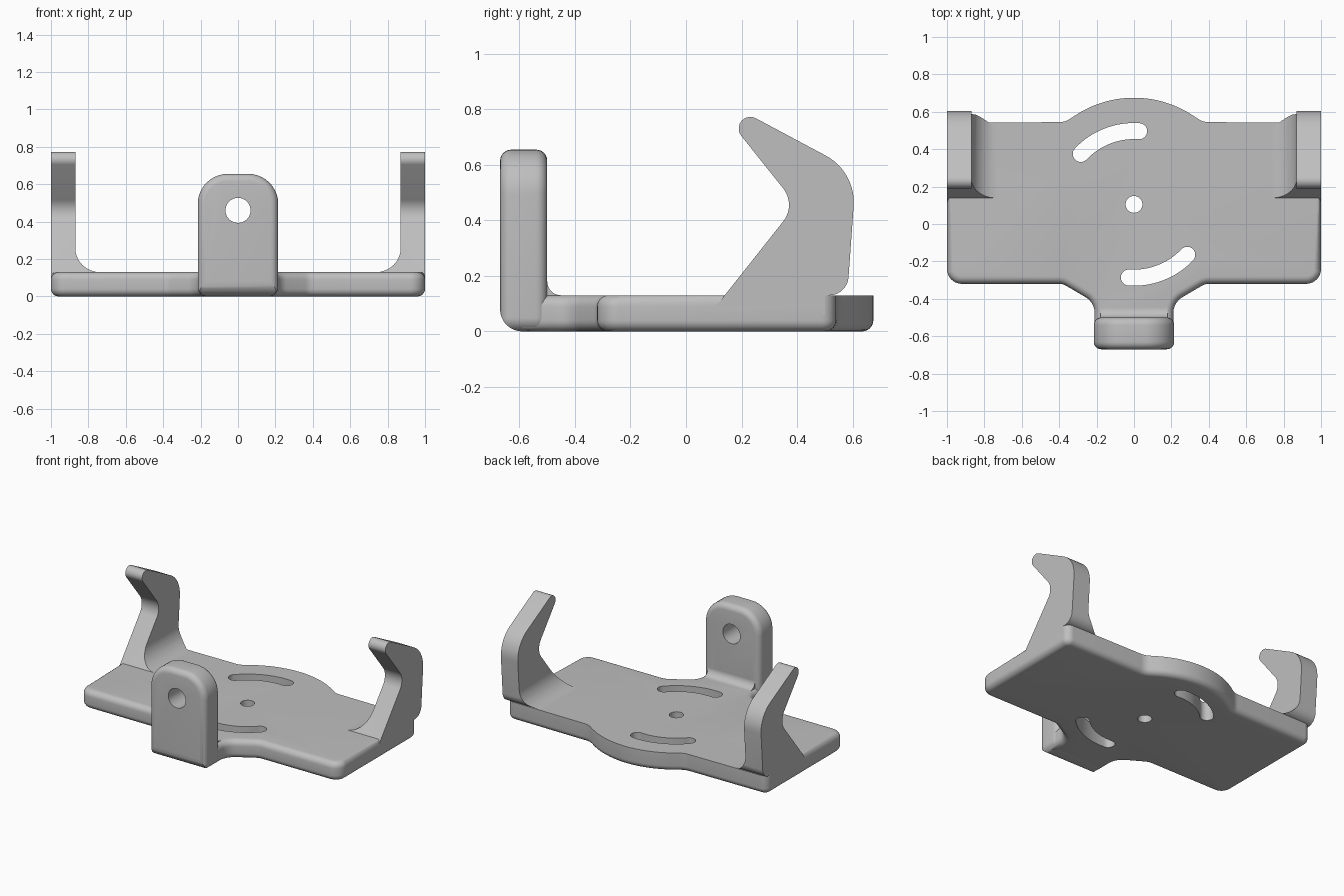
import bpy, bmesh, math
from mathutils import Vector

cube = bpy.data.objects.get("Cube")
if cube:
    bpy.data.objects.remove(cube, do_unlink=True)

grey = bpy.data.materials.new("plain grey")
grey.use_nodes = True
GREY = (0.52, 0.52, 0.52, 1)
grey.diffuse_color = GREY
grey.node_tree.nodes["Principled BSDF"].inputs["Base Color"].default_value = GREY


def rounded(corners, steps=10):
    """Turn (a, b, radius) corners into an outline with arcs at the corners."""
    out = []
    for i, (a, b, r) in enumerate(corners):
        p = Vector((a, b))
        if r == 0:
            out.append(p)
            continue
        u = (Vector(corners[i - 1][:2]) - p).normalized()
        v = (Vector(corners[(i + 1) % len(corners)][:2]) - p).normalized()
        half = u.angle(v) / 2
        centre = p + (u + v).normalized() * (r / math.sin(half))
        start = p + u * (r / math.tan(half)) - centre
        end = p + v * (r / math.tan(half)) - centre
        sweep = start.angle_signed(end)  # clockwise positive
        a0 = math.atan2(start.y, start.x)
        for k in range(steps + 1):
            t = a0 - sweep * k / steps
            out.append(centre + r * Vector((math.cos(t), math.sin(t))))
    return out


def arc(cx, cy, r, a0, a1, steps=16):
    return [Vector((cx + r * math.cos(math.radians(a0 + (a1 - a0) * k / steps)),
                    cy + r * math.sin(math.radians(a0 + (a1 - a0) * k / steps))))
            for k in range(steps + 1)]


def prism(name, outline, axis, lo, hi, rim=0, rim_rule=None):
    """Extrude an outline along an axis, rounding the rim edges the rule picks."""
    place = {"x": lambda p, d: (d, p.x, p.y),
             "y": lambda p, d: (p.x, d, p.y),
             "z": lambda p, d: (p.x, p.y, d)}[axis]
    bm = bmesh.new()
    low = [bm.verts.new(place(p, lo)) for p in outline]
    high = [bm.verts.new(place(p, hi)) for p in outline]
    caps = [bm.faces.new(low), bm.faces.new(high)]
    n = len(outline)
    for i in range(n):
        j = (i + 1) % n
        bm.faces.new((low[i], low[j], high[j], high[i]))
    bmesh.ops.recalc_face_normals(bm, faces=bm.faces)
    if rim:
        edges = [e for f in caps for e in f.edges if rim_rule is None or rim_rule(e)]
        bmesh.ops.bevel(bm, geom=edges, offset=rim, offset_type='OFFSET', segments=6,
                        profile=0.5, affect='EDGES', clamp_overlap=False)
    mesh = bpy.data.meshes.new(name)
    bm.to_mesh(mesh)
    bm.free()
    mesh.materials.append(grey)
    obj = bpy.data.objects.new(name, mesh)
    bpy.context.collection.objects.link(obj)
    return obj


def activate(obj):
    bpy.ops.object.select_all(action='DESELECT')
    obj.select_set(True)
    bpy.context.view_layer.objects.active = obj


def combine(obj, tool, operation):
    mod = obj.modifiers.new("combine", 'BOOLEAN')
    mod.operation = operation
    mod.solver = 'EXACT'
    mod.object = tool
    activate(obj)
    bpy.ops.object.modifier_apply(modifier=mod.name)
    bpy.data.objects.remove(tool, do_unlink=True)


def finish(obj):
    activate(obj)
    bpy.ops.object.shade_smooth_by_angle(angle=math.radians(35))


# Base plate: mirrored outline with a round bulge at the back and a neck in front
PIVOT = 0.105
half = [(0.21, -0.6, 0), (0.21, -0.42, 0.1), (0.38, -0.32, 0.08), (1, -0.32, 0.08),
        (1, 0.54, 0.05), (0.37, 0.545, 0.1)]
bulge = [(p.x, p.y, 0) for p in arc(0, PIVOT, 0.57, 56, 124, 28)]
outline = rounded(half + bulge + [(-x, y, r) for x, y, r in reversed(half)])


def plate_rim(e):
    bottom = all(v.co.z < 0.01 for v in e.verts)
    return bottom or all(v.co.y < 0.495 for v in e.verts)


plate = prism("base_plate", outline, "z", 0, 0.13, 0.04, plate_rim)

# Centre hole and two curved slots around it
combine(plate, prism("hole_cutter", arc(0, PIVOT, 0.045, 0, 350, 35), "z", -0.1, 0.3),
        'DIFFERENCE')
R, W = 0.392, 0.043
for turn in (0, 180):
    a0, a1 = 86 + turn, 136.5 + turn
    ends = [arc(0, PIVOT, R, a, a, 1)[0] for a in (a0, a1)]
    slot = (arc(0, PIVOT, R + W, a0, a1) + arc(*ends[1], W, a1, a1 + 180)[1:]
            + arc(0, PIVOT, R - W, a1, a0)[1:] + arc(*ends[0], W, a0 + 180, a0 + 360)[1:-1])
    combine(plate, prism("slot_cutter", slot, "z", -0.1, 0.3), 'DIFFERENCE')
finish(plate)

# Side hooks: side silhouette crossed with an upright that flares into the plate
hook_side = rounded([(0.084, 0.06, 0), (0.3975, 0.456, 0.095), (0.072, 0.864, 0.042),
                     (0.613, 0.575, 0.19), (0.581, 0.13, 0.07), (0.5, 0.13, 0),
                     (0.5, 0.06, 0)])
for name, s in (("left_hook", 1), ("right_hook", -1)):
    upright = rounded([(s, 0.03, 0), (s, 0.9, 0), (s * 0.87, 0.9, 0), (s * 0.87, 0.13, 0.13),
                       (s * 0.735, 0.13, 0), (s * 0.735, 0.03, 0)])
    hook = prism(name, upright, "y", -0.1, 0.8)
    combine(hook, prism("hook_shape", hook_side, "x", s * 0.6, s * 1.2), 'INTERSECT')
    finish(hook)

# Front lug: rounded upright tab with a pin hole and a rounded heel
lug = prism("front_lug", rounded([(-0.215, 0, 0.05), (0.215, 0, 0.05),
                                  (0.215, 0.655, 0.16), (-0.215, 0.655, 0.16)]),
            "y", -0.67, -0.5, 0.04)
heel = rounded([(-0.67, -0.0, 0.08), (-0.67, 0.8, 0), (-0.4, 0.8, 0), (-0.4, 0, 0)])
combine(lug, prism("heel_shape", heel, "x", -0.5, 0.5), 'INTERSECT')
combine(lug, prism("pin_cutter", arc(0, 0.46, 0.067, 0, 350, 35), "y", -0.9, -0.3),
        'DIFFERENCE')
finish(lug)

# Fillet where the lug meets the plate
fillet = prism("lug_fillet", rounded([(-0.56, 0.06, 0), (-0.56, 0.19, 0), (-0.5, 0.19, 0),
                                      (-0.5, 0.13, 0.05), (-0.44, 0.13, 0),
                                      (-0.44, 0.06, 0)]), "x", -0.18, 0.18)
finish(fillet)
